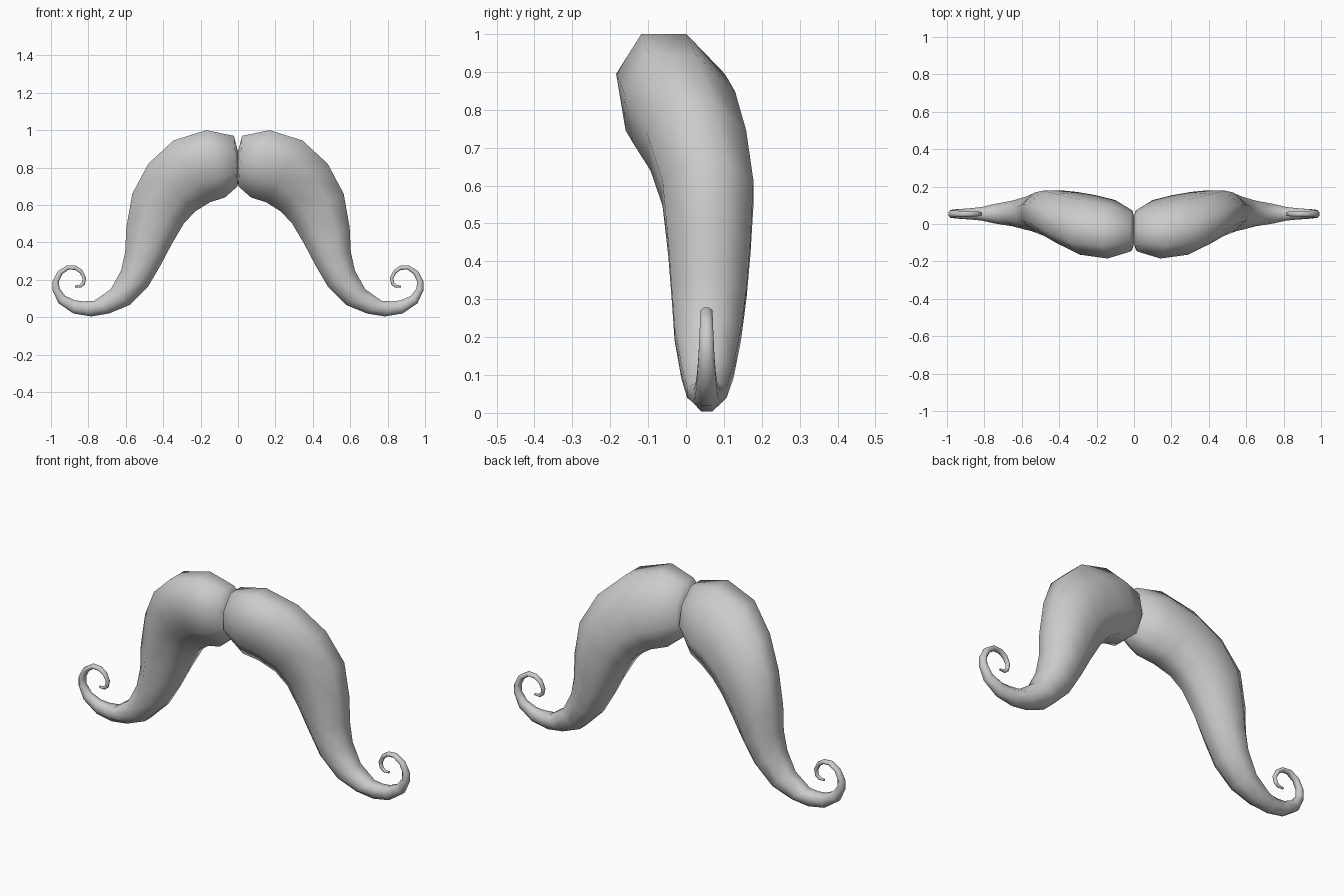
import bpy, bmesh, math
from mathutils import Vector

SIDES = 8
# Stations along one half: upper/inner edge x,z, lower/outer edge x,z, front y, back y
STATIONS = [
    (0.00, .885, 0.00, .72, -.105, .04),
    (.022, .97, .002, .70, -.14, .065),
    (.17, 1.0, .07, .64, -.172, .115),
    (.345, .945, .15, .615, -.152, .142),
    (.48, .82, .23, .565, -.10, .165),
    (.565, .66, .29, .50, -.062, .178),
    (.597, .48, .355, .39, -.047, .17),
    (.603, .35, .41, .285, -.038, .16),
    (.625, .25, .48, .165, -.03, .145),
    (.68, .15, .58, .065, -.012, .125),
    (.77, .087, .69, .02, .003, .107),
    (.825, .085, .785, .004, .018, .091),
    (.87, .09, .88, .02, .024, .084),
    (.925, .115, .96, .075, .029, .079),
    (.955, .155, .992, .145, .033, .075),
    (.957, .195, .992, .19, .035, .073),
    (.938, .232, .965, .245, .037, .071),
    (.905, .255, .913, .278, .038, .070),
    (.87, .253, .865, .275, .040, .068),
    (.845, .235, .832, .252, .041, .067),
    (.831, .208, .812, .21, .043, .065),
    (.835, .185, .819, .175, .045, .063),
    (.848, .172, .838, .159, .046, .062),
    (.872, .170, .872, .160, .048, .060),
]
LEAN = {1: -.015, 2: -.03, 3: -.03, 4: -.015}


def ring(bm, i, ux, uz, lx, lz, y0, y1):
    """One octagonal cross-section with flat top, bottom, front and back."""
    up, low = Vector((ux, 0, uz)), Vector((lx, 0, lz))
    mid, half = (up + low) / 2, (up - low) / 2
    k = 1 / math.cos(math.pi / SIDES)
    verts = []
    for j in range(SIDES):
        a = (j + .5) * math.tau / SIDES
        c, s = math.cos(a) * k, math.sin(a) * k
        p = mid + half * c
        p.y = (y0 + y1) / 2 + s * (y1 - y0) / 2 + LEAN.get(i, 0) * c
        verts.append(bm.verts.new(p))
    return verts


# Loft one half of the moustache
bm = bmesh.new()
rings = [ring(bm, i, *st) for i, st in enumerate(STATIONS)]
for r0, r1 in zip(rings, rings[1:]):
    for j in range(SIDES):
        n = (j + 1) % SIDES
        bm.faces.new((r0[j], r0[n], r1[n], r1[j]))
bm.faces.new(rings[0])
bm.faces.new(rings[-1])
bmesh.ops.recalc_face_normals(bm, faces=bm.faces)
mesh = bpy.data.meshes.new("moustache")
bm.to_mesh(mesh)
bm.free()
obj = bpy.data.objects.new("moustache", mesh)
bpy.context.collection.objects.link(obj)

# Smooth shading
bpy.context.view_layer.objects.active = obj
obj.select_set(True)
bpy.ops.object.shade_smooth_by_angle(angle=math.radians(65))

# Mirror to the other side, keeping the two halves separate
mirror = obj.modifiers.new("mirror", 'MIRROR')
mirror.use_axis[0] = True
mirror.use_mirror_merge = False
